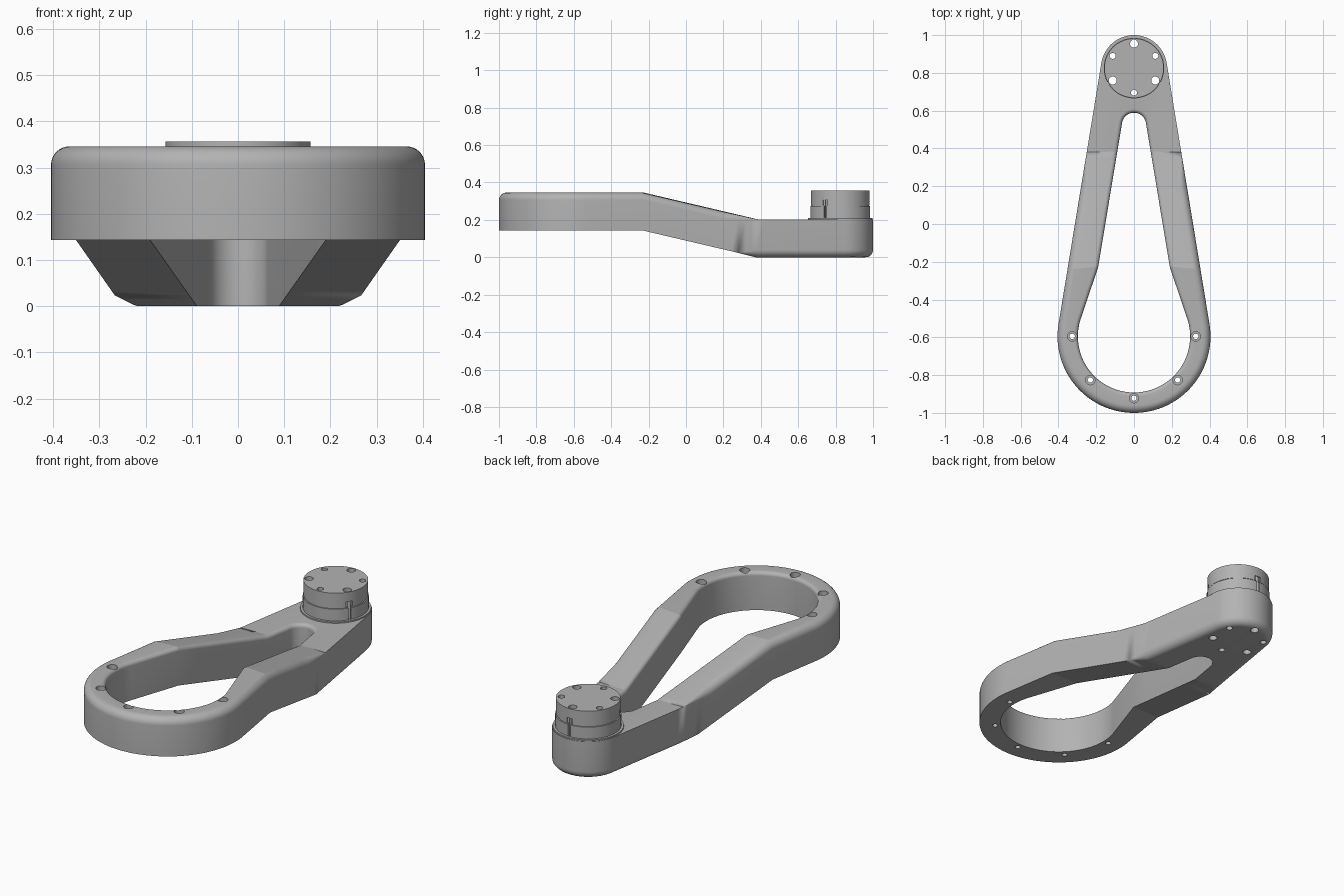
import bpy, bmesh
from math import sin, cos, pi, radians, asin
from mathutils import Matrix, Vector

if "Cube" in bpy.data.objects:
    bpy.data.objects.remove(bpy.data.objects["Cube"])

grey = bpy.data.materials.new("machined grey")
grey.use_nodes = True
grey.diffuse_color = (0.45, 0.45, 0.45, 1)
grey.node_tree.nodes["Principled BSDF"].inputs["Base Color"].default_value = (0.45, 0.45, 0.45, 1)

RING_Y, HUB_Y, SLOT_Y = -0.595, 0.825, 0.525
RING_R, HUB_R = 0.405, 0.175
THICK, RISE, Y0, Y1 = 0.203, 0.143, -0.23, 0.38


def finish(bm, name):
    bmesh.ops.remove_doubles(bm, verts=bm.verts, dist=1e-5)
    bmesh.ops.recalc_face_normals(bm, faces=bm.faces)
    mesh = bpy.data.meshes.new(name)
    bm.to_mesh(mesh)
    bm.free()
    mesh.materials.append(grey)
    ob = bpy.data.objects.new(name, mesh)
    bpy.context.collection.objects.link(ob)
    return ob


def cut(target, cutter):
    mod = target.modifiers.new("cut", 'BOOLEAN')
    mod.operation, mod.solver, mod.object = 'DIFFERENCE', 'EXACT', cutter
    bpy.context.view_layer.objects.active = target
    bpy.ops.object.modifier_apply(modifier=mod.name)
    bpy.data.objects.remove(cutter)


def smooth(ob):
    bpy.ops.object.select_all(action='DESELECT')
    ob.select_set(True)
    bpy.context.view_layer.objects.active = ob
    bpy.ops.object.shade_smooth_by_angle(angle=radians(12))


def lathe(bm, x, y, profile, sides=40):
    """Closed turned solid from (radius, z) pairs, bottom to top."""
    rings = [[bm.verts.new((x + r * cos(2 * pi * i / sides), y + r * sin(2 * pi * i / sides), z))
              for i in range(sides)] for r, z in profile]
    bm.faces.new(rings[0])
    bm.faces.new(rings[-1])
    for a, b in zip(rings, rings[1:]):
        for i in range(sides):
            j = (i + 1) % sides
            bm.faces.new((a[i], a[j], b[j], b[i]))


def clamp01(t):
    return max(0.0, min(1.0, t))


def base_z(y):
    return RISE * (1 - clamp01((y - Y0) / (Y1 - Y0)))


def arc(cy, r, a0, a1, n):
    out = []
    for i in range(n + 1):
        a = radians(a0 + (a1 - a0) * i / n)
        n_dir = Vector((cos(a), sin(a)))
        out.append((Vector((0, cy)) + r * n_dir, n_dir))
    return out


def line(p, q, y):
    return p.lerp(q, (y - p.y) / (q.y - p.y))


def loop(half):
    """Mirror the +x half outline into a closed one."""
    left = [(Vector((-p.x, p.y)), Vector((-n.x, n.y))) for p, n in reversed(half[1:-1])]
    return half + left


# Plan outlines of the arm: outer hull and teardrop opening, station by station
STATIONS = [Y0, -0.1, 0.05, 0.16, 0.2, 0.24, 0.28, 0.32, 0.35, Y1, 0.42]
lean = math_lean = asin((RING_R - HUB_R) / (HUB_Y - RING_Y)) * 180 / pi
o_front = arc(RING_Y, RING_R, -90, lean, 36)
o_back = arc(HUB_Y, HUB_R, lean, 90, 16)
i_front = arc(RING_Y, 0.297, -90, 18, 36)
i_back = arc(SLOT_Y, 0.064, 9.5, 90, 16)
kink = Vector((0.19, Y0))
o_mid = [(line(o_front[-1][0], o_back[0][0], y), o_back[0][1]) for y in STATIONS]
i_mid = [(line(kink, i_back[0][0], y), i_back[0][1]) for y in STATIONS]
outer = loop(o_front + o_mid + o_back)
inner = loop(i_front + i_mid + i_back)

# Cross-section levels: outer bottom fillet, outer top fillet, inner top fillet
SEG = 8
bm = bmesh.new()
levels = []


def add_level(outline, place):
    ring = []
    for p, n in outline:
        inset, h = place(p.y)
        q = p + n * inset
        ring.append(bm.verts.new((q.x, q.y, base_z(p.y) + h)))
    levels.append(ring)


def bottom_r(y):
    return 0.04 * clamp01((y - 0.28) / (Y1 - 0.28))


def top_r(y):
    return 0.04 * clamp01((Y1 - y) / 0.18)


angles = [k / SEG * pi / 2 for k in range(SEG + 1)]
for a in angles:
    add_level(outer, lambda y: (-bottom_r(y) * (1 - sin(a)), bottom_r(y) * (1 - cos(a))))
for a in angles:
    add_level(outer, lambda y: (-top_r(y) * (1 - cos(a)), THICK - top_r(y) * (1 - sin(a))))
for a in angles:
    add_level(inner, lambda y: (0.02 * (1 - sin(a)), THICK - 0.02 * (1 - cos(a))))
add_level(inner, lambda y: (0, 0))
count = len(outer)
for k, a in enumerate(levels):
    b = levels[(k + 1) % len(levels)]
    for i in range(count):
        j = (i + 1) % count
        bm.faces.new((a[i], a[j], b[j], b[i]))
bmesh.ops.dissolve_degenerate(bm, dist=1e-5, edges=bm.edges)
arm = finish(bm, "arm")


# Bolt holes
def hub_holes():
    cutter = bmesh.new()
    for k in range(6):
        a = radians(30 + 60 * k)
        r = 0.021 if k % 2 else 0.016
        lathe(cutter, 0.13 * cos(a), HUB_Y + 0.13 * sin(a), [(r, -0.1), (r, 0.5)])
    return finish(cutter, "hub_hole_cutter")


cutter = bmesh.new()
for k in range(5):
    a = radians(-45 * k)
    lathe(cutter, 0.327 * cos(a), RING_Y + 0.327 * sin(a),
          [(0.014, 0), (0.014, 0.26), (0.025, 0.26), (0.025, 0.5)])
cut(arm, finish(cutter, "ring_hole_cutter"))
cut(arm, hub_holes())
smooth(arm)

# Turned hub with a base lip and a seam
bm = bmesh.new()
lathe(bm, 0, HUB_Y, [(0.172, THICK - 0.002), (0.172, 0.21), (0.16, 0.21), (0.16, 0.273),
                     (0.154, 0.273), (0.154, 0.277), (0.157, 0.277), (0.157, 0.357)], 72)
hub = finish(bm, "hub")
cut(hub, hub_holes())

# Three key slots around the hub
for width, z0, z1 in ((0.034, 0.278, 0.306), (0.014, 0.212, 0.28)):
    cutter = bmesh.new()
    for deg in (-30, 90, 210):
        place = (Matrix.Translation((0, HUB_Y, (z0 + z1) / 2)) @ Matrix.Rotation(radians(deg), 4, 'Z')
                 @ Matrix.Translation((0.165, 0, 0)) @ Matrix.Diagonal((0.03, width, z1 - z0, 1)))
        bmesh.ops.create_cube(cutter, size=1, matrix=place)
    cut(hub, finish(cutter, "slot_cutter"))
smooth(hub)
